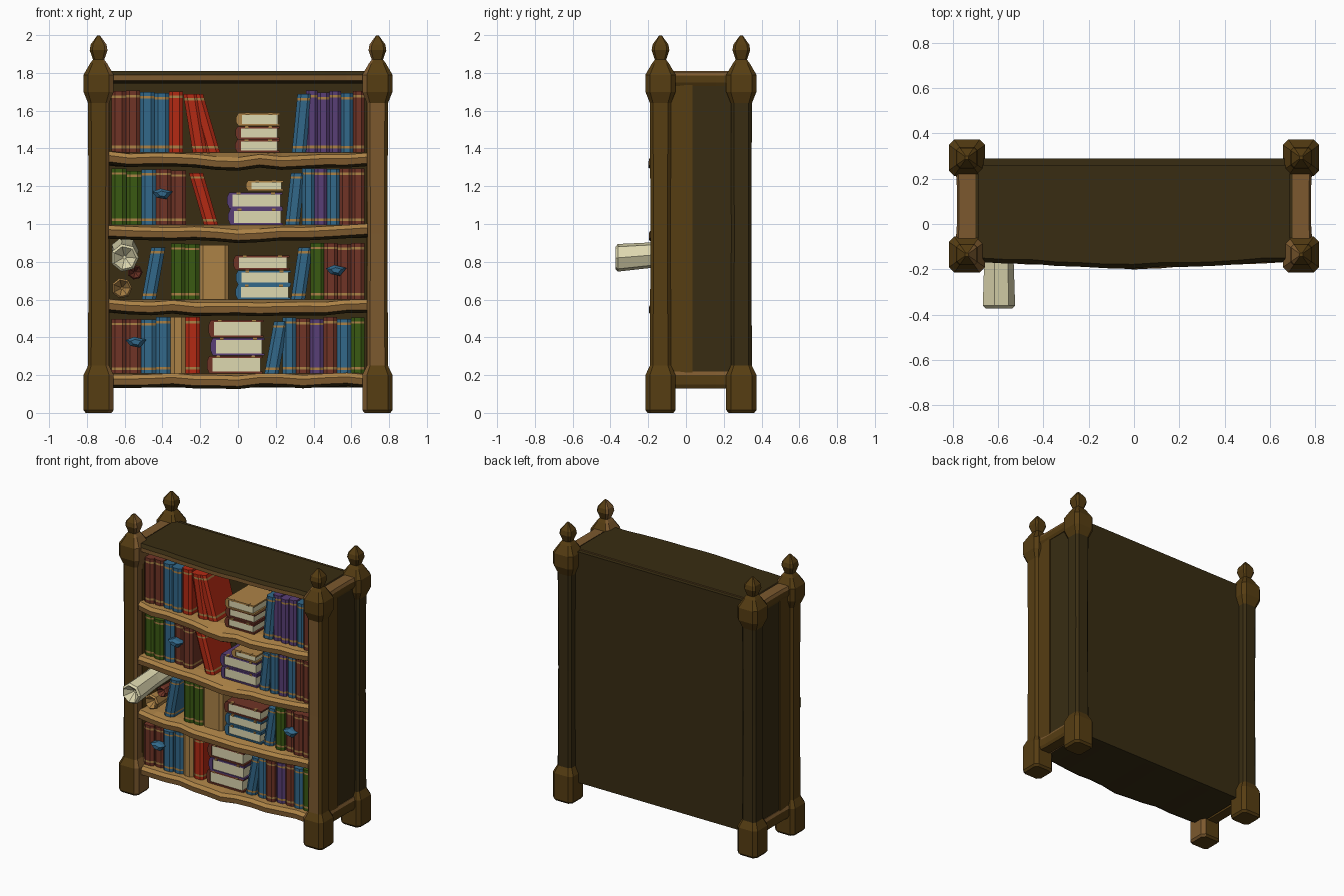
import bpy, bmesh, math, random

if "Cube" in bpy.data.objects:
    bpy.data.objects.remove(bpy.data.objects["Cube"])
random.seed(4)

def mat(name, r, g, b):
    m = bpy.data.materials.new(name)
    m.diffuse_color = [*(((c / 255 + .055) / 1.055) ** 2.4 for c in (r, g, b)), 1]
    m.use_nodes = True
    m.node_tree.nodes["Principled BSDF"].inputs["Base Color"].default_value = m.diffuse_color
    return m

M = {k: mat(n, *c) for k, n, c in [
    ('dark', 'dark wood', (56, 44, 18)), ('wood', 'post wood', (86, 61, 18)),
    ('mid', 'worn wood', (124, 89, 46)), ('tan', 'tan', (172, 130, 70)),
    ('cream', 'paper', (222, 216, 176)), ('blue', 'blue cloth', (50, 104, 138)),
    ('red', 'bright red', (180, 42, 20)), ('maroon', 'maroon', (112, 52, 38)),
    ('purple', 'purple', (88, 62, 118)), ('green', 'green', (58, 90, 18))]}

def loft(name, rings, keys, rule=None):
    """Skin equal-sized point rings, cap both ends, colour faces by rule(centre, normal)."""
    bm = bmesh.new()
    vs = [[bm.verts.new(p) for p in r] for r in rings]
    n = len(rings[0])
    for a, b in zip(vs, vs[1:]):
        for i in range(n):
            j = (i + 1) % n
            bm.faces.new((a[i], a[j], b[j], b[i]))
    bm.faces.new(vs[0][::-1])
    bm.faces.new(vs[-1])
    bmesh.ops.recalc_face_normals(bm, faces=bm.faces)
    bm.normal_update()
    if rule:
        for f in bm.faces:
            f.material_index = keys.index(rule(f.calc_center_median(), f.normal))
    me = bpy.data.meshes.new(name)
    bm.to_mesh(me)
    bm.free()
    for k in keys:
        me.materials.append(M[k])
    o = bpy.data.objects.new(name, me)
    bpy.context.collection.objects.link(o)
    return o

def box(name, x0, x1, y0, y1, z0, z1, key):
    return loft(name, [[(x0, y0, z), (x1, y0, z), (x1, y1, z), (x0, y1, z)] for z in (z0, z1)], [key])

# corner posts: chamfered square rings (z, half width)
POST = [(0, .068), (.015, .08), (.2, .08), (.25, .056), (.95, .053), (1.64, .056), (1.7, .08),
        (1.79, .08), (1.85, .045), (1.87, .03), (1.92, .047), (1.95, .042), (1.997, .008)]

def post(sx, y, label):
    def ring(z, h):
        k = h * .7
        pts = [(-h, -k), (-k, -h), (k, -h), (h, -k), (h, k), (k, h), (-k, h), (-h, k)]
        return [(.738 * sx + a, y + b, z) for a, b in pts]

    def colour(c, n):
        shaft = .25 < c.z < 1.64
        if label == 'back':
            return 'dark' if shaft else 'wood'
        worn = n.x * sx < -.4 or (sx > 0 and n.y < -.9 and shaft)
        return 'mid' if worn else 'wood'
    loft(label + '_post', [ring(z, h) for z, h in POST], ['wood', 'mid', 'dark'], colour)

# side planks and rails
def side_rail(s, z0, z1):
    rings = []
    for y, x in ((-.12, .79), (0, .782), (.16, .782), (.29, .79)):
        prof = [(.7, z0), (x - .01, z0), (x, z0 + .02), (x, z1 - .02), (x - .01, z1), (.7, z1)]
        rings.append([(s * a, y, b) for a, b in prof])
    loft('side_rail', rings, ['wood', 'mid'], lambda c, n: 'mid' if n.z > .3 else 'wood')

for s in (-1, 1):
    post(s, -.135, 'front')
    post(s, .293, 'back')
    box('side_front_plank', *sorted((s * .68, s * .775)), -.12, .035, .15, 1.79, 'wood')
    box('side_back_plank', *sorted((s * .68, s * .768)), .035, .29, .15, 1.79, 'dark')
    side_rail(s, .13, .22)
    side_rail(s, 1.73, 1.805)

# back and top panels
box('back_panel', -.72, .72, .255, .29, .135, 1.8, 'dark')
box('top_panel', -.72, .72, -.145, .29, 1.765, 1.803, 'dark')

# shelves with bulging, wavy front lips
def shelf(name, z, t, top='tan', sag=.02):
    rings = []
    for i in range(13):
        x = -.69 + 1.38 * i / 12
        b = 1 - abs(x) / .69
        yf = -.165 - .033 * b + random.uniform(-.004, .004)
        zw = z - sag * b + random.uniform(-.008, .008) * (sag > 0)
        rings.append([(x, .26, z - t), (x, yf + .03, zw - t), (x, yf, zw - t + .015),
                      (x, yf, zw - .022), (x, yf + .018, zw), (x, -.1, z), (x, .26, z)])
    loft(name, rings, ['dark', top, 'mid'],
         lambda c, n: 'dark' if n.z < -.35 else top if n.z > .4 else 'mid')

A, B, C, D = LEVELS = .208, .6, .995, 1.378
for z in LEVELS:
    shelf('shelf', z, .07, sag=.006 if z == A else .02)
shelf('top_rail', 1.81, .065, 'dark', 0)

# upright books with rounded spines and tan bands; lean shifts the top sideways
def book(x0, x1, z, h, key, lean=0):
    yf = random.uniform(-.135, -.115)
    c = min(.02, (x1 - x0) * .25)
    prof = [(x0, .12), (x0, yf + .014), (x0 + c, yf), (x1 - c, yf), (x1, yf + .014), (x1, .12)]
    levels = [0, .07, .115, .89, .93, 1]

    def colour(p, n):
        f = (p.z - z) / h
        band = abs(n.z) < .8 and (.07 < f < .115 or .89 < f < .93)
        return 'tan' if band else key
    loft('book', [[(x + lean * f, y, z + h * f) for x, y in prof] for f in levels], [key, 'tan'], colour)

def run(x0, x1, z, names):
    """A row of equally wide books filling x0..x1."""
    names = names.split()
    w = (x1 - x0) / len(names)
    for i, key in enumerate(names):
        book(x0 + i * w, x0 + (i + 1) * w, z, random.uniform(.285, .3) + (.03 if z == D else 0), key)

run(-.67, -.2, A, 'maroon maroon blue blue tan red')
run(.235, .67, A, 'blue maroon purple maroon blue green')
run(-.355, -.205, B, 'green green')
run(-.205, -.05, B, 'tan')
run(.385, .67, B, 'green maroon maroon maroon')
run(-.67, -.275, C, 'green green blue maroon maroon')
run(.34, .67, C, 'blue purple blue maroon maroon')
run(-.67, -.29, D, 'maroon maroon blue blue red')
run(.36, .67, D, 'purple purple purple blue maroon')
for x, z, key, lean in ((.14, A, 'blue', .05), (-.51, B, 'blue', .05), (.28, B, 'blue', .04),
                        (.25, C, 'blue', .03), (-.18, C, 'red', -.08), (-.24, D, 'red', -.05),
                        (-.17, D, 'red', -.09), (.285, D, 'blue', .03)):
    book(x, x + .075, z, .31 if z == D else .275, key, lean)

# lying books: wrap-round cover, inset pages, tan straps
def flat(x0, x1, z, h, key):
    y = random.uniform(-.135, -.12)
    t = .011
    c = [(x1, z), (x1, z + t), (x0 + .03, z + t), (x0 + .03, z + h - t), (x1, z + h - t),
         (x1, z + h), (x0 + .012, z + h), (x0, z + h * .7), (x0, z + h * .3), (x0 + .012, z)]
    loft('lying_book_cover', [[(a, b, d) for a, d in c] for b in (y, .12)], [key])
    box('lying_book_pages', x0 + .03, x1 - .012, y + .006, .115, z + t, z + h - t, 'cream')
    for bx in (x0 + .05, x1 - .06):
        box('lying_book_band', bx, bx + .02, y - .003, y + .02, z + h - t, z + h + .002, 'tan')

def stack(x0, x1, z, h, names):
    for key in names.split():
        d = random.uniform(-.012, .012)
        flat(x0 + d, x1 + d / 2, z, h, key)
        z += h + .001

stack(-.155, .135, A, .094, 'maroon purple maroon')
stack(-.02, .275, B, .077, 'blue blue maroon')
stack(-.05, .24, C, .086, 'purple purple')
stack(.05, .245, C + .18, .055, 'tan')
stack(-.015, .22, D, .069, 'maroon maroon tan')

# small pointed bookmarks on three spines
for x, z in ((-.4, 1.16), (-.54, .375), (.52, .755)):
    loft('bookmark', [[(x + s * a, y, z + s * b) for a, b in
         ((-.055, .01), (-.01, .028), (.055, .012), (.02, -.03), (-.03, -.02))]
         for y, s in ((-.11, 1), (-.15, 1), (-.17, .5))], ['blue'])

# rolled scrolls: seven-sided, sunken end
def scroll(x, z, y0, y1, r, key, tilt=0):
    def ring(y, q):
        turn = [math.tau * i / 7 for i in range(7)]
        return [(x + q * math.cos(a), y, z + tilt * (y - y0) + q * math.sin(a)) for a in turn]
    loft('scroll', [ring(y0 + .05, r * .12), ring(y0 + .012, r * .65), ring(y0, r * .82),
                    ring(y0 + .012, r), ring((y0 + y1) / 2, r * .9), ring(y1, r)], [key])
scroll(-.6, .82, -.373, .1, .075, 'cream', .08)
scroll(-.615, .66, -.12, .1, .055, 'tan')
scroll(-.545, .745, -.1, .1, .04, 'maroon')
